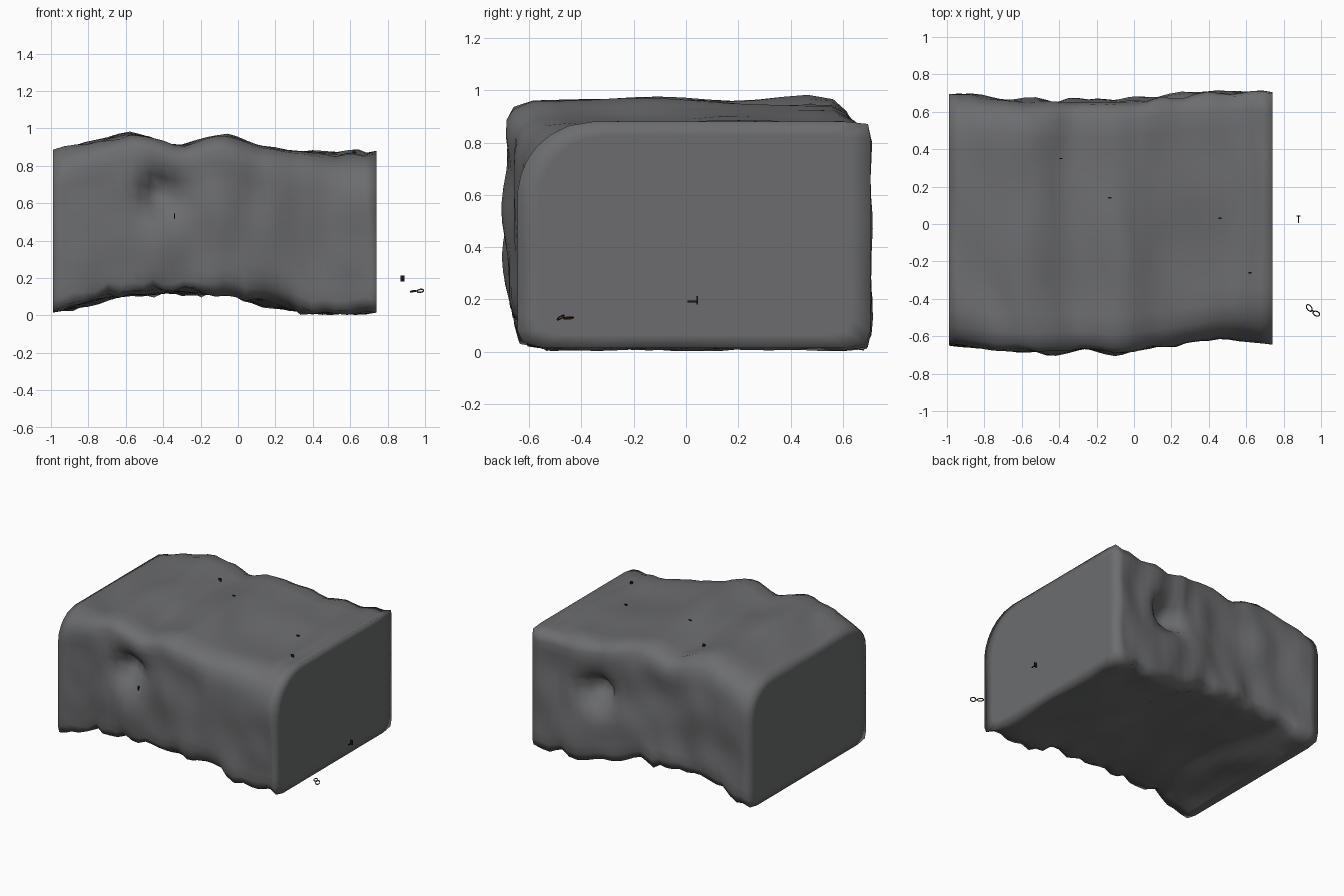
import bpy, bmesh, math
from mathutils import Vector, noise

if "Cube" in bpy.data.objects:
    bpy.data.objects.remove(bpy.data.objects["Cube"])


def lerp_curve(pts, x):
    for (x0, v0), (x1, v1) in zip(pts, pts[1:]):
        if x <= x1:
            return v0 + (v1 - v0) * (x - x0) / (x1 - x0)
    return pts[-1][1]


def finish(bm, name, colour, angle=42):
    bmesh.ops.recalc_face_normals(bm, faces=bm.faces)
    me = bpy.data.meshes.new(name)
    bm.to_mesh(me)
    bm.free()
    ob = bpy.data.objects.new(name, me)
    bpy.context.collection.objects.link(ob)
    mat = bpy.data.materials.new(name + "_colour")
    mat.diffuse_color = colour
    mat.use_nodes = True
    mat.node_tree.nodes["Principled BSDF"].inputs["Base Color"].default_value = mat.diffuse_color
    me.materials.append(mat)
    bpy.ops.object.select_all(action='DESELECT')
    ob.select_set(True)
    bpy.context.view_layer.objects.active = ob
    bpy.ops.object.shade_smooth_by_angle(angle=math.radians(angle))
    return ob


ROCK = (.15, .152, .158, 1)
DARK = (.01, .01, .01, 1)
BRASS = (.08, .045, .015, 1)

# Outline curves of the cave block along x
TOP = [(-.99, .885), (-.8, .92), (-.6, .965), (-.48, .95), (-.33, .9), (-.2, .935),
       (-.08, .955), (.15, .895), (.3, .875), (.5, .855), (.6, .875), (.68, .86), (.74, .88)]
BOTTOM = [(-.99, .015), (-.8, .06), (-.6, .115), (0, .115), (.1, .08), (.3, .02), (.74, .015)]
FRONT = [(-.99, -.65), (-.6, -.68), (-.3, -.67), (-.1, -.685), (.2, -.655),
         (.4, -.615), (.6, -.61), (.74, -.645)]
BACK = [(-.99, .695), (-.7, .67), (-.5, .645), (-.1, .65), (.1, .665), (.35, .69), (.5, .7), (.74, .705)]
# Corner radii along x: front top, back top, low front, low back
R_FT = [(-.99, .2), (-.6, .08), (.2, .12), (.74, .29)]
R_BT = [(-.99, .22), (-.5, .14), (.2, .1), (.74, .03)]
R_LF = [(-.99, .05), (-.8, .05), (-.7, .12), (-.6, .03), (-.46, .1), (-.35, .03), (-.1, .1),
        (.1, .18), (.28, .2), (.36, .04), (.74, .07)]
R_LB = [(-.99, .05), (.74, .05)]
# Hollows in the walls: x, z, side, depth
HOLLOWS = [(-.41, .66, -1, .13), (.26, .54, 1, .17)]


def ring_point(x, u, v):
    f, b = lerp_curve(FRONT, x), lerp_curve(BACK, x)
    lo, hi = lerp_curve(BOTTOM, x), lerp_curve(TOP, x)
    y, z = f + (b - f) * u, lo + (hi - lo) * v
    if v < .5:
        r = lerp_curve(R_LF if u < .5 else R_LB, x)
    else:
        r = lerp_curve(R_FT if u < .5 else R_BT, x)
    # round the corner
    qy, qz = min(max(y, f + r), b - r), min(max(z, lo + r), hi - r)
    d = Vector((y - qy, z - qz))
    if d.length > 0:
        d.normalize()
    y, z = qy + d.x * r, qz + d.y * r
    # rocky wobble, stretched along y on the roof, fading out at the flat ends
    fade = max(0, min(1, (x + .99) / .12, (.74 - x) / .1))
    n1 = noise.noise(Vector((x * 7 + y * 2.5, y * 1.5, z * 2.5)))
    n2 = noise.noise(Vector((x * 5 + 9, y * 3, z * 4)))
    amp = (.025 * n1 + .025 * n2) * fade
    y += d.x * amp
    z += d.y * amp * .8
    # jagged lower rim
    if v < .2 and abs(y) > .5:
        z += fade * .04 * noise.noise(Vector((x * 11, y * 6, 3.3)))
    for hx, hz, side, depth in HOLLOWS:
        if d.x * side > 0:
            dz = z - hz
            w = math.exp(-((x - hx) / .1) ** 2 - (dz / (.08 if dz > 0 else .11)) ** 2)
            spur = math.exp(-((x - hx - .03) / .1) ** 2 - ((dz + .28) / .15) ** 2)
            y -= side * abs(d.x) * (depth * w - .03 * spur)
    # shear the sections so the creases run diagonally
    x += fade * .05 * noise.noise(Vector((x * 3, y * 2, z * 2 + 7)))
    return Vector((x, y, max(z, .003)))


# Cave block
NY, NZ, NX = 14, 13, 30
square = ([(i / NY, 0) for i in range(NY)] + [(1, i / NZ) for i in range(NZ)] +
          [(1 - i / NY, 1) for i in range(NY)] + [(0, 1 - i / NZ) for i in range(NZ)])
bm = bmesh.new()
rings = []
for i in range(NX + 1):
    x = -.99 + 1.73 * i / NX
    rings.append([bm.verts.new(ring_point(x, u, v)) for u, v in square])
# flat ends: one inset ring closed by a single face, so the rim shades softly
for at in (0, -1):
    mid = sum((v.co for v in rings[at]), Vector()) / len(square)
    inner = [bm.verts.new(v.co.lerp(mid, .12)) for v in rings[at]]
    if at == 0:
        rings.insert(0, inner)
    else:
        rings.append(inner)
for a, b in zip(rings, rings[1:]):
    for k in range(len(a)):
        j = (k + 1) % len(a)
        bm.faces.new((a[k], a[j], b[j], b[k]))
bm.faces.new(rings[0])
bm.faces.new(rings[-1])
finish(bm, "cave_block", ROCK, 180)


def box(name, centre, size, colour):
    bm = bmesh.new()
    bmesh.ops.create_cube(bm, size=1)
    for v in bm.verts:
        v.co = Vector(centre) + Vector(c * s for c, s in zip(v.co, size))
    return finish(bm, name, colour)


# Hanger tips poking through the roof and front wall
for i, (x, y) in enumerate([(-.39, .35), (-.13, .14), (.46, .03), (.62, -.26)]):
    box(f"roof_hanger_{i}", (x, y, lerp_curve(TOP, x) - .012), (.018, .007, .045), DARK)
box("wall_peg", (-.34, -.63, .53), (.006, .06, .028), DARK)

# Small wall hook beside the block
box("hook_plate", (.88, .043, .197), (.02, .006, .034), DARK)
box("hook_stem", (.88, .024, .192), (.006, .036, .006), DARK)


# Pair of linked cuffs beside the block
def loop(name, centre, radii, turn, tilt, thick):
    bm = bmesh.new()
    n, m = 12, 6
    c, s = math.cos(turn), math.sin(turn)
    grid = []
    for i in range(n):
        a = 2 * math.pi * i / n
        row = []
        for k in range(m):
            t = 2 * math.pi * k / m
            p = (radii[0] + thick * math.cos(t)) * math.cos(a)
            q = (radii[1] + thick * math.cos(t)) * math.sin(a)
            h = thick * math.sin(t) + q * tilt
            row.append(bm.verts.new(Vector(centre) + Vector((p * c - q * s, p * s + q * c, h))))
        grid.append(row)
    for i in range(n):
        for k in range(m):
            a, b = grid[i], grid[(i + 1) % n]
            bm.faces.new((a[k], b[k], b[(k + 1) % m], a[(k + 1) % m]))
    finish(bm, name, BRASS)


loop("cuff_a", (.937, -.449, .129), (.021, .012), -.9, .3, .003)
loop("cuff_b", (.975, -.479, .131), (.019, .012), -.4, .7, .003)
loop("cuff_link", (.955, -.466, .13), (.008, .004), -.7, .2, .002)
